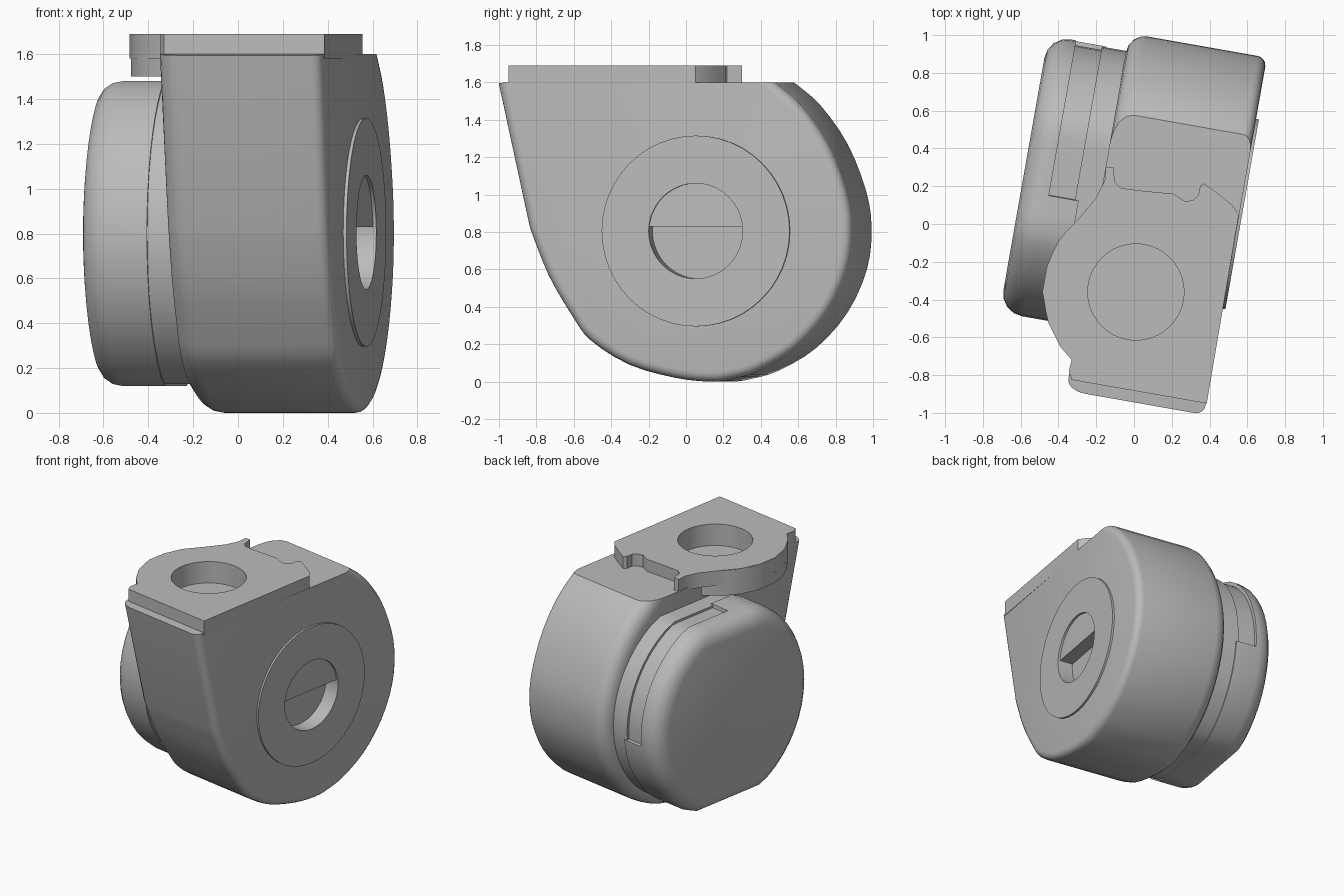
import bpy, bmesh, math
from mathutils import Matrix, Vector

if "Cube" in bpy.data.objects:
    bpy.data.objects.remove(bpy.data.objects["Cube"])

TURN = Matrix.Rotation(math.radians(-10), 4, 'Z')   # whole caster is swivelled
grey = bpy.data.materials.new("mid_grey")
grey.diffuse_color = (0.5, 0.5, 0.5, 1)
grey.use_nodes = True
grey.node_tree.nodes["Principled BSDF"].inputs["Base Color"].default_value = grey.diffuse_color


def along_axle(a, b, h):      # profile (depth, height) extruded along the axle
    return TURN @ Vector((h, a, b))


def upright(a, b, h):         # turned plan extruded upwards
    return TURN @ Vector((a, b, h))


def plan(a, b, h):            # unturned plan extruded upwards
    return Vector((a, b, h))


def prism(name, pts, lo, hi, place, bevel_lo=0, bevel_hi=0, sharp_above=9):
    """Extrude an outline and round the rims of its two caps."""
    bm = bmesh.new()
    caps = [[bm.verts.new(place(a, b, h)) for a, b in pts] for h in (lo, hi)]
    n = len(pts)
    for i in range(n):
        j = (i + 1) % n
        bm.faces.new((caps[0][i], caps[0][j], caps[1][j], caps[1][i]))
    for c in caps:
        bm.faces.new(c)
    bmesh.ops.recalc_face_normals(bm, faces=bm.faces)
    rims = []
    for c, width in zip(caps, (bevel_lo, bevel_hi)):
        rim = [bm.edges.get((c[i], c[(i + 1) % n])) for i in range(n)]
        rims.append(([e for e in rim
                      if min(v.co.z for v in e.verts) < sharp_above], width))
    for edges, width in rims:
        if width:
            bmesh.ops.bevel(bm, geom=edges, offset=width, offset_type='OFFSET',
                            segments=4, profile=0.5, affect='EDGES')
    me = bpy.data.meshes.new(name)
    bm.to_mesh(me)
    bm.free()
    me.materials.append(grey)
    ob = bpy.data.objects.new(name, me)
    bpy.context.collection.objects.link(ob)
    return ob


def circle(ca, cb, r, n=40):
    return [(ca + r * math.cos(2 * math.pi * i / n),
             cb + r * math.sin(2 * math.pi * i / n)) for i in range(n)]


def smooth(p, steps=3):
    """Catmull-Rom curve through the points."""
    q = [p[0]] + p + [p[-1]]
    out = []
    for k in range(1, len(q) - 2):
        for s in range(steps):
            t = s / steps
            out.append(tuple(0.5 * (2 * b + (c - a) * t
                       + (2 * a - 5 * b + 4 * c - d) * t * t
                       + (3 * b - a - 3 * c + d) * t ** 3)
                       for a, b, c, d in zip(*q[k - 1:k + 3])))
    return out + [p[-1]]


def cut(ob, cutter):
    m = ob.modifiers.new("cut", 'BOOLEAN')
    m.object = cutter
    m.operation = 'DIFFERENCE'
    m.solver = 'EXACT'
    bpy.context.view_layer.objects.active = ob
    bpy.ops.object.modifier_apply(modifier=m.name)


# Housing: teardrop profile with a flat top
curve = smooth([(-.76, .82), (-.66, .57), (-.53, .35), (-.43, .22), (-.22, .09),
                (.03, .02), (.22, .0), (.34, .015), (.49, .06), (.69, .18),
                (.86, .37), (.965, .6), (.99, .82), (.96, 1.02), (.86, 1.27),
                (.71, 1.48), (.567, 1.6)])
housing = prism("housing", [(-.93, 1.595)] + curve + [(-.87, 1.6)], -.2, .54,
                along_axle, .1, .05, 1.59)

# Hub ring on the right side
hub_ring = prism("hub_ring", circle(.15, .805, .51, 48), .52, .555, along_axle)

# Wheel with flattened top and bottom, and its narrower neck


def wheel_point(t, s=1.0):
    return (.16 + .744 * s * math.cos(t),
            .80 + s * max(-.68, min(.68, .744 * math.sin(t))))


def wheel_outline(s):
    return [wheel_point(2 * math.pi * i / 48, s) for i in range(48)]


wheel = prism("wheel", wheel_outline(1), -.62, -.31, along_axle, .12)
neck = prism("wheel_neck", wheel_outline(.988), -.33, -.15, along_axle)

# Mounting boss and top plate
boss = prism("mount_boss", [(min(u, .535), v) for u, v in circle(.072, -.353, .488, 48)],
             1.5, 1.685, upright)
plate = prism("top_plate", [
    (-.33, -.825), (.385, -.95), (.555, .05), (.52, .1), (.44, .165), (.37, .215),
    (.35, .2), (.34, .15), (.31, .125), (.27, .12), (.21, .16), (.05, .175),
    (-.07, .19), (-.1, .22), (-.11, .3), (-.15, .3), (-.155, .23), (-.2, .14),
    (-.3, .02), (-.4, -.09), (-.46, -.22), (-.485, -.36), (-.455, -.52),
    (-.39, -.65), (-.33, -.72), (-.345, -.78)], 1.58, 1.69, plan)

# Cutters: stem hole, hub recess, deeper half recess, slot round the wheel
stem_cut = prism("stem_cutter", circle(.01, -.36, .255), 1.53, 1.8, plan)
hub_cut = prism("hub_cutter", circle(.15, .805, .255), .4, .7, along_axle)
half_cut = prism("half_cutter", [(v, min(z, .83)) for v, z in circle(.15, .805, .255)
                                 if z < .83 or abs(v - .15) > .24],
                 .44, .7, along_axle)
arc = [math.radians(-5 + 102 * i / 16) for i in range(17)]
slot_cut = prism("slot_cutter", [wheel_point(t, 1.2) for t in arc]
                 + [wheel_point(t, .965) for t in reversed(arc)],
                 -.47, -.29, along_axle)

for part, cutter in ((housing, stem_cut), (boss, stem_cut), (plate, stem_cut),
                     (hub_ring, hub_cut), (housing, half_cut), (wheel, slot_cut)):
    cut(part, cutter)
for cutter in (stem_cut, hub_cut, half_cut, slot_cut):
    bpy.data.objects.remove(cutter)

# Smooth curved sides, keep crisp rims
bpy.ops.object.select_all(action='DESELECT')
for ob in (housing, hub_ring, wheel, neck, boss, plate):
    ob.select_set(True)
bpy.context.view_layer.objects.active = housing
bpy.ops.object.shade_smooth_by_angle(angle=math.radians(28))
